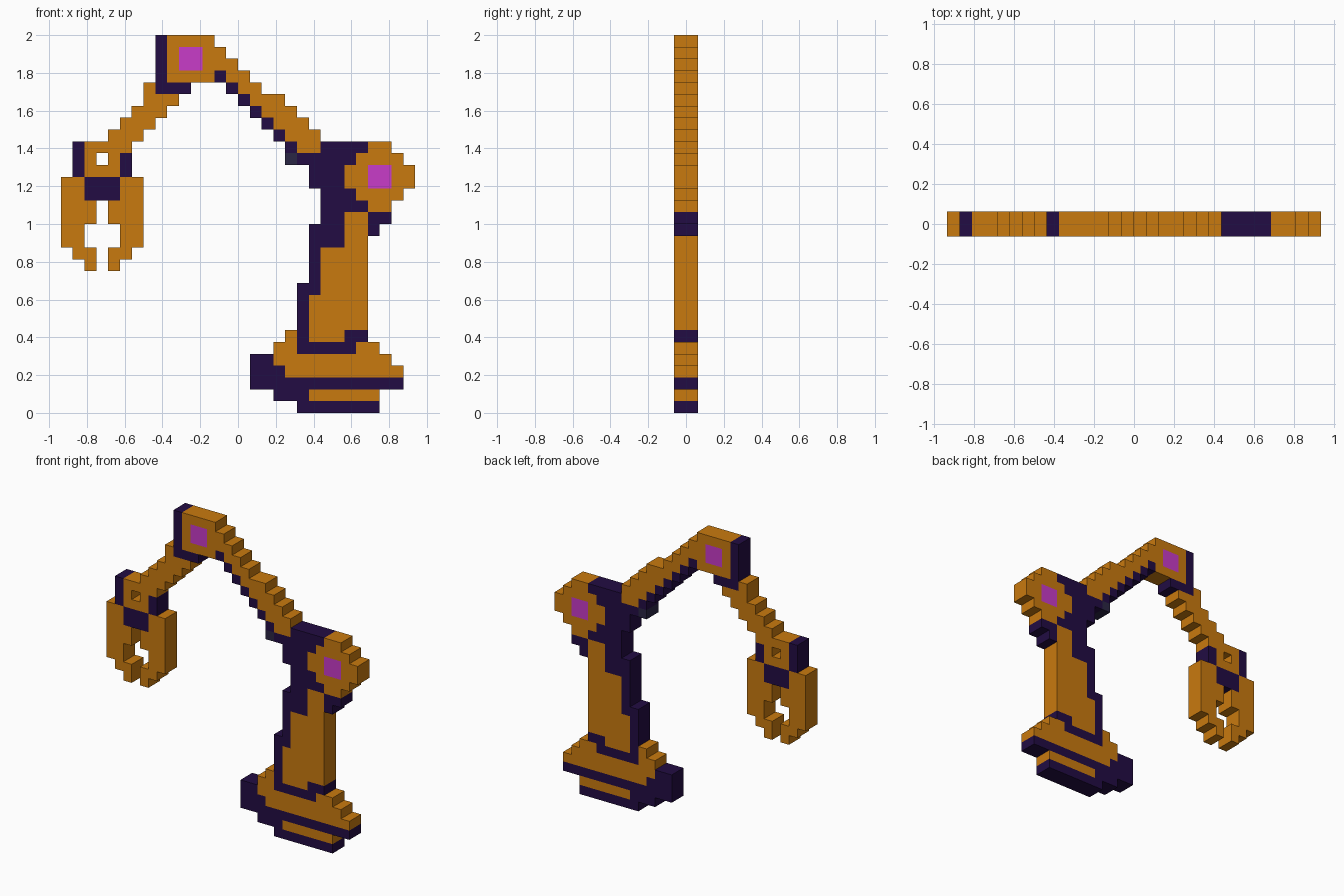
import bpy, bmesh

if "Cube" in bpy.data.objects:
    bpy.data.objects.remove(bpy.data.objects["Cube"])

# Pixel-art robot arm: every part is a set of square cells, two cells thick
P = 0.0625            # cell size
HALF = 0.0625         # half thickness in y
X0 = -15 * P          # left edge of column 0

ORANGE, DARK, MAGENTA, GREY = range(4)
materials = []
for name, rgb in (("orange paint", (0.584, 0.195, 0.0048)),
                  ("dark indigo", (0.016, 0.0037, 0.056)),
                  ("magenta bolt", (0.578, 0.045, 0.578)),
                  ("slate grey", (0.023, 0.019, 0.058))):
    m = bpy.data.materials.new(name)
    m.diffuse_color = (*rgb, 1)
    m.use_nodes = True
    m.node_tree.nodes["Principled BSDF"].inputs["Base Color"].default_value = m.diffuse_color
    materials.append(m)


def paint(rects):
    """Fill cells from (col0, col1, row0, row1, colour); later ones overpaint."""
    return {(c, r): col for c0, c1, r0, r1, col in rects
            for c in range(c0, c1) for r in range(r0, r1)}


parts = {}

# Stepped base
parts["base"] = paint([
    (20, 28, 0, 1, DARK), (18, 21, 1, 2, DARK), (21, 27, 1, 2, ORANGE),
    (16, 29, 2, 3, DARK), (16, 19, 3, 4, DARK), (19, 29, 3, 4, ORANGE),
    (16, 18, 4, 5, DARK), (18, 28, 4, 5, ORANGE), (18, 27, 5, 6, ORANGE),
    (20, 25, 5, 6, DARK), (19, 20, 6, 7, ORANGE)])
for r in (0,):
    parts["base"].pop((27, r), None)

# Upright column with dark left edge
parts["column"] = paint([
    (20, 21, 6, 11, DARK), (21, 26, 6, 17, ORANGE), (24, 26, 6, 7, DARK),
    (21, 22, 10, 16, DARK), (22, 24, 14, 17, DARK)])
del parts["column"][(21, 16)]

# Shoulder joint: dark bracket and orange round housing with bolt
parts["shoulder"] = paint([
    (26, 27, 15, 16, DARK), (26, 28, 16, 17, DARK), (22, 26, 17, 19, DARK),
    (21, 26, 19, 22, DARK), (20, 21, 21, 22, DARK), (22, 26, 22, 23, DARK),
    (26, 28, 17, 23, ORANGE), (25, 29, 18, 22, ORANGE),
    (24, 30, 19, 21, ORANGE), (26, 28, 19, 21, MAGENTA)])

# Upper arm: diagonal staircase with a dark underside
steps = [(13, 14, 30, 31, ORANGE), (13, 15, 29, 30, ORANGE), (19, 20, 21, 22, GREY)]
for row in range(22, 29):
    width = 3 if 23 <= row <= 26 else 2
    steps += [(41 - row, 42 - row, row, row + 1, DARK),
              (42 - row, 42 - row + width, row, row + 1, ORANGE)]
parts["upper_arm"] = paint(steps)

# Elbow block with bolt
parts["elbow"] = paint([
    (8, 9, 27, 32, DARK), (9, 11, 27, 28, DARK),
    (9, 13, 28, 32, ORANGE), (10, 12, 29, 31, MAGENTA)])

# Forearm staircase
parts["forearm"] = paint([(7, 8, 27, 28, ORANGE)] + [
    (7 - k, 10 - k, 26 - k, 27 - k, ORANGE) for k in range(4)])

# Wrist with square hole and dark hub
parts["wrist"] = paint([
    (2, 6, 22, 23, ORANGE), (2, 5, 20, 22, ORANGE), (1, 2, 20, 23, DARK),
    (5, 6, 20, 22, DARK), (2, 5, 18, 20, DARK)])
del parts["wrist"][(3, 21)]

# Mirrored gripper jaws
jaw = [(0, 2, 14, 20, ORANGE), (2, 3, 16, 18, ORANGE),
       (1, 3, 13, 14, ORANGE), (2, 3, 12, 13, ORANGE)]
parts["left_jaw"] = paint(jaw)
parts["right_jaw"] = paint([(7 - b, 7 - a, c, d, e) for a, b, c, d, e in jaw])

occupied = {cell for cells in parts.values() for cell in cells}


def build(name, cells):
    """Front and back faces per cell, side faces only on the outer outline."""
    bm = bmesh.new()

    def face(pts, col):
        f = bm.faces.new([bm.verts.new((X0 + c * P, y, r * P)) for c, y, r in pts])
        f.material_index = col

    for (c, r), col in cells.items():
        ring = [(c, r), (c + 1, r), (c + 1, r + 1), (c, r + 1)]
        face([(a, -HALF, b) for a, b in ring], col)
        face([(a, HALF, b) for a, b in reversed(ring)], col)
        for i, (dc, dr) in enumerate(((0, -1), (1, 0), (0, 1), (-1, 0))):
            if (c + dc, r + dr) not in occupied:
                (a, b), (d, e) = ring[i], ring[(i + 1) % 4]
                face([(a, -HALF, b), (a, HALF, b), (d, HALF, e), (d, -HALF, e)], col)
    bmesh.ops.remove_doubles(bm, verts=bm.verts, dist=0.0001)
    mesh = bpy.data.meshes.new(name)
    bm.to_mesh(mesh)
    bm.free()
    for m in materials:
        mesh.materials.append(m)
    bpy.context.collection.objects.link(bpy.data.objects.new(name, mesh))


for part_name, part_cells in parts.items():
    build(part_name, part_cells)
